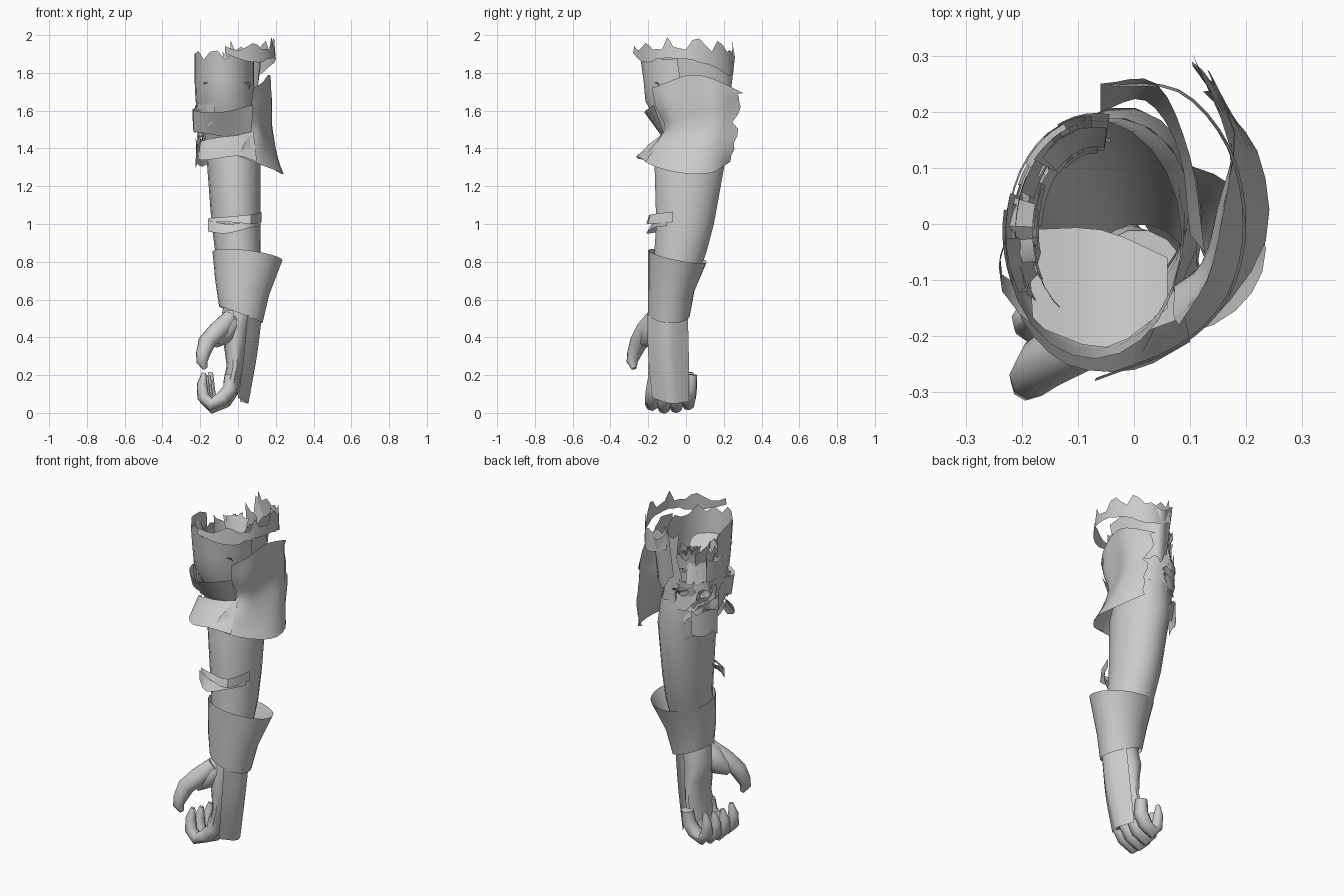
import bpy
import bmesh
import random
from math import cos, sin, radians
from mathutils import Vector

random.seed(11)

default_cube = bpy.data.objects.get("Cube")
if default_cube:
    bpy.data.objects.remove(default_cube, do_unlink=True)

# Single plain grey material
grey = bpy.data.materials.new("plain grey")
grey.use_nodes = True
shade = (0.6, 0.6, 0.6, 1)
grey.diffuse_color = shade
for node in grey.node_tree.nodes:
    if node.type == "BSDF_PRINCIPLED":
        node.inputs["Base Color"].default_value = shade
        node.inputs["Roughness"].default_value = 0.7


def finish(obj, angle=40):
    """Apply the material and smooth shading with kept sharp edges."""
    obj.data.materials.clear()
    obj.data.materials.append(grey)
    bpy.ops.object.select_all(action="DESELECT")
    obj.select_set(True)
    bpy.context.view_layer.objects.active = obj
    bpy.ops.object.shade_smooth_by_angle(angle=radians(angle))
    return obj


def spline(points, steps):
    """Smooth curve through the given points."""
    points = [Vector(p) for p in points]
    if len(points) < 3:
        return points
    ends = [points[0] * 2 - points[1]] + points + [points[-1] * 2 - points[-2]]
    result = []
    for a, b, c, d in zip(ends, ends[1:], ends[2:], ends[3:]):
        for k in range(steps):
            t = k / steps
            result.append(b + (c - a) * t / 2 + (a - b * 2.5 + c * 2 - d / 2) * t ** 2
                          + ((b - c) * 3 + d - a) * t ** 3 / 2)
    return result + [points[-1]]


def grid_mesh(name, grid, closed=False, caps=False):
    """Skin a grid of points with quads."""
    bm = bmesh.new()
    verts = [[bm.verts.new(p) for p in row] for row in grid]
    count = len(verts[0])
    for low, high in zip(verts, verts[1:]):
        for j in range(count if closed else count - 1):
            k = (j + 1) % count
            bm.faces.new((low[j], low[k], high[k], high[j]))
    if caps:
        bm.faces.new(verts[0])
        bm.faces.new(verts[-1])
    bmesh.ops.recalc_face_normals(bm, faces=bm.faces)
    mesh = bpy.data.meshes.new(name)
    bm.to_mesh(mesh)
    bm.free()
    obj = bpy.data.objects.new(name, mesh)
    bpy.context.collection.objects.link(obj)
    return finish(obj)


def tear(grid, bottom=0, top=0, end=0):
    """Make the borders of a grid ragged."""
    for low, high in zip(grid[0], grid[-1]):
        low.z -= random.random() * bottom
        high.z += random.random() ** 2 * top
    for row in grid:
        row[-1] += (row[-1] - row[-2]).normalized() * random.uniform(-end, end)


def sheet(name, rows, steps=3, **ragged):
    """Curved open plate lofted through rows of points."""
    rows = [spline(row, steps) for row in rows]
    columns = [spline(column, steps) for column in zip(*rows)]
    grid = [list(row) for row in zip(*columns)]
    tear(grid, **ragged)
    return grid_mesh(name, grid)


def wrap(name, rows, start=0, sweep=360, count=18, caps=False, **ragged):
    """Shell from rows of (height, x min, x max, y min, y max, lean x, lean y)."""
    closed = sweep == 360
    grid = []
    for z, left, right, front, back, *lean in rows:
        lean_x, lean_y = lean or (0, 0)
        ring = []
        for j in range(count):
            a = radians(start + sweep * j / (count if closed else count - 1))
            dx = cos(a) * (right - left) / 2
            dy = sin(a) * (back - front) / 2
            ring.append(Vector(((left + right) / 2 + dx, (front + back) / 2 + dy,
                                z + dx * lean_x + dy * lean_y)))
        grid.append(ring)
    tear(grid, **ragged)
    return grid_mesh(name, grid, closed, caps)


def limb(name, points, radii):
    """Tapered round digit along a path."""
    curve = bpy.data.curves.new(name, "CURVE")
    curve.dimensions = "3D"
    curve.bevel_depth = 1
    curve.bevel_resolution = 2
    curve.use_fill_caps = True
    path = curve.splines.new("POLY")
    path.points.add(len(points) - 1)
    for point, place, radius in zip(path.points, points, radii):
        point.co = (*place, 1)
        point.radius = radius
    obj = bpy.data.objects.new(name, curve)
    bpy.context.collection.objects.link(obj)
    bpy.ops.object.select_all(action="DESELECT")
    obj.select_set(True)
    bpy.context.view_layer.objects.active = obj
    bpy.ops.object.convert(target="MESH")
    return finish(bpy.context.view_layer.objects.active, 50)


# Long sleeve from wrist to above the elbow
wrap("arm_sleeve", [
    (.55, -.08, .1, -.18, 0), (.85, -.12, .12, -.17, .11), (1, -.14, .12, -.16, .15),
    (1.33, -.165, .12, -.17, .21), (1.48, -.18, .1, -.12, .19),
], top=.04)

# Torn upper sleeve, open on the inner rear side, and overlapping front lames
wrap("upper_sleeve", [
    (1.44, -.19, .1, -.12, .19), (1.55, -.2, .09, -.16, .185), (1.65, -.225, .09, -.215, .185),
    (1.76, -.23, .085, -.225, .185), (1.87, -.23, .085, -.24, .185),
], 165, 290, 20, top=.05, end=.03)
sheet("middle_lame", [
    [(-.21, .03, 1.52), (-.235, -.09, 1.5), (-.1, -.13, 1.47), (.07, -.11, 1.47)],
    [(-.22, .02, 1.62), (-.235, -.12, 1.6), (-.1, -.22, 1.59), (.08, -.17, 1.63)],
], bottom=.015)
sheet("lower_lame", [
    [(-.215, -.08, 1.37), (-.2, -.17, 1.34), (-.12, -.25, 1.345), (0, -.26, 1.36),
     (.1, -.21, 1.33)],
    [(-.2, -.05, 1.42), (-.19, -.1, 1.44), (-.1, -.13, 1.46), (0, -.13, 1.47),
     (.08, -.11, 1.5)],
])
sheet("inner_fold", [
    [(-.19, -.01, 1.6), (-.06, -.01, 1.55), (.06, -.06, 1.6)],
    [(-.18, -.18, 1.75), (-.05, -.22, 1.75), (.06, -.15, 1.75)],
])

# Flared outer shoulder plate with ragged rear edge
sheet("shoulder_plate", [
    [(0, -.25, 1.36), (.13, -.18, 1.31), (.235, -.03, 1.27), (.22, .13, 1.27), (.14, .22, 1.32)],
    [(.03, -.2, 1.42), (.12, -.13, 1.4), (.18, 0, 1.39), (.2, .13, 1.4), (.14, .26, 1.43)],
    [(.07, -.11, 1.5), (.12, -.07, 1.5), (.15, .03, 1.52), (.18, .16, 1.53), (.13, .27, 1.54)],
    [(.07, -.16, 1.62), (.13, -.1, 1.63), (.155, .02, 1.64), (.18, .16, 1.65), (.12, .26, 1.65)],
    [(.08, -.18, 1.72), (.13, -.1, 1.75), (.16, .02, 1.79), (.17, .14, 1.77), (.11, .29, 1.7)],
], end=.035)

# Tattered collar around the top
collar = [(-.07, -.28, 1.91), (.08, -.22, 1.86), (.17, -.13, 1.88), (.2, 0, 1.88),
          (.17, .14, 1.84), (.08, .24, 1.79), (-.05, .25, 1.84)]
sheet("collar", [collar, [(x * .97, y * .98, 1.92 + (z - 1.88) * .2) for x, y, z in collar]],
      4, bottom=.01, top=.085, end=.03)
sheet("collar_rear_fold", [
    [(-.06, .2, 1.66), (.02, .22, 1.62), (.08, .13, 1.62), (.1, -.02, 1.7)],
    [(-.06, .25, 1.89), (.04, .25, 1.88), (.1, .12, 1.88), (.125, -.04, 1.89)],
], 4, bottom=.06, top=.06, end=.03)

# Loose torn scraps on the inner rear side
for i in range(48):
    z = random.uniform(1.36, 1.8)
    low, high = random.uniform(-.05, .03), random.uniform(-.03, .03)
    height = random.uniform(.05, .1)
    tilt = [random.uniform(-.5, .3), random.uniform(-.4, .2)]
    rows = [(height * step + z, -.205 - grow, .07 + grow, -.2 - grow, .175 + grow, *tilt)
            for step, grow in enumerate((low, high))]
    wrap("torn_scrap", rows, random.uniform(75, 190), random.uniform(25, 60), 6,
         bottom=.04, top=.04, end=.02)

# Crossed strap on the forearm
sheet("upper_strap", [
    [(-.16, -.12, 1.01), (-.04, -.19, 1.01), (.07, -.2, 1), (.125, -.07, 1.01)],
    [(-.16, -.12, 1.03), (-.04, -.17, 1.04), (.07, -.19, 1.05), (.125, -.07, 1.065)],
])
sheet("lower_strap", [
    [(-.16, -.13, .96), (-.06, -.21, .95), (.06, -.17, .98), (.12, -.1, .99)],
    [(-.16, -.13, 1.02), (-.06, -.17, 1), (.06, -.17, 1.01), (.12, -.1, 1.02)],
])

# Flared wrist cuff
wrap("cuff", [
    (.52, -.1, .13, -.2, .02, -.38, -.05), (.66, -.12, .165, -.2, .045, -.25, -.1),
    (.83, -.135, .235, -.2, .11, -.12, -.2),
], count=24)

# Hand: palm, plate over the back, thumb and curled fingers
wrap("palm", [
    (.1, -.08, 0, -.2, .02), (.18, -.075, .015, -.205, .02), (.25, -.06, .03, -.2, .015),
    (.36, -.075, .045, -.2, .005), (.46, -.1, .06, -.2, 0), (.57, -.075, .09, -.17, -.01),
], count=14, caps=True)
sheet("hand_plate", [
    [(0, -.18, .08), (.055, -.08, .05), (.01, .015, .06)],
    [(.03, -.2, .3), (.1, -.1, .3), (.04, .015, .3)],
    [(.05, -.205, .52), (.125, -.1, .5), (.06, .01, .5)],
])
limb("thumb_base", [(-.02, -.13, .53), (-.05, -.15, .47), (-.09, -.18, .415), (-.13, -.22, .38)],
     [.04, .07, .065, .04])
limb("thumb", [(-.04, -.17, .51), (-.1, -.21, .44), (-.165, -.25, .375),
               (-.185, -.275, .31), (-.19, -.285, .27), (-.175, -.275, .235)],
     [.04, .055, .048, .038, .03, .014])
finger = [(-.035, .2), (-.04, .125), (-.08, .075), (-.14, .045), (-.18, .085),
          (-.185, .15), (-.175, .21)]
for i, label in enumerate(("index", "middle", "ring", "little")):
    lift = abs(i - 1.4) * .015 - .02
    pull = 1.03 - i * .07
    limb(label + "_finger", [(x * pull, -.185 + i * .064 + z * .1, z + lift) for x, z in finger],
         [.034, .04, .04, .036, .033, .028, .012])
